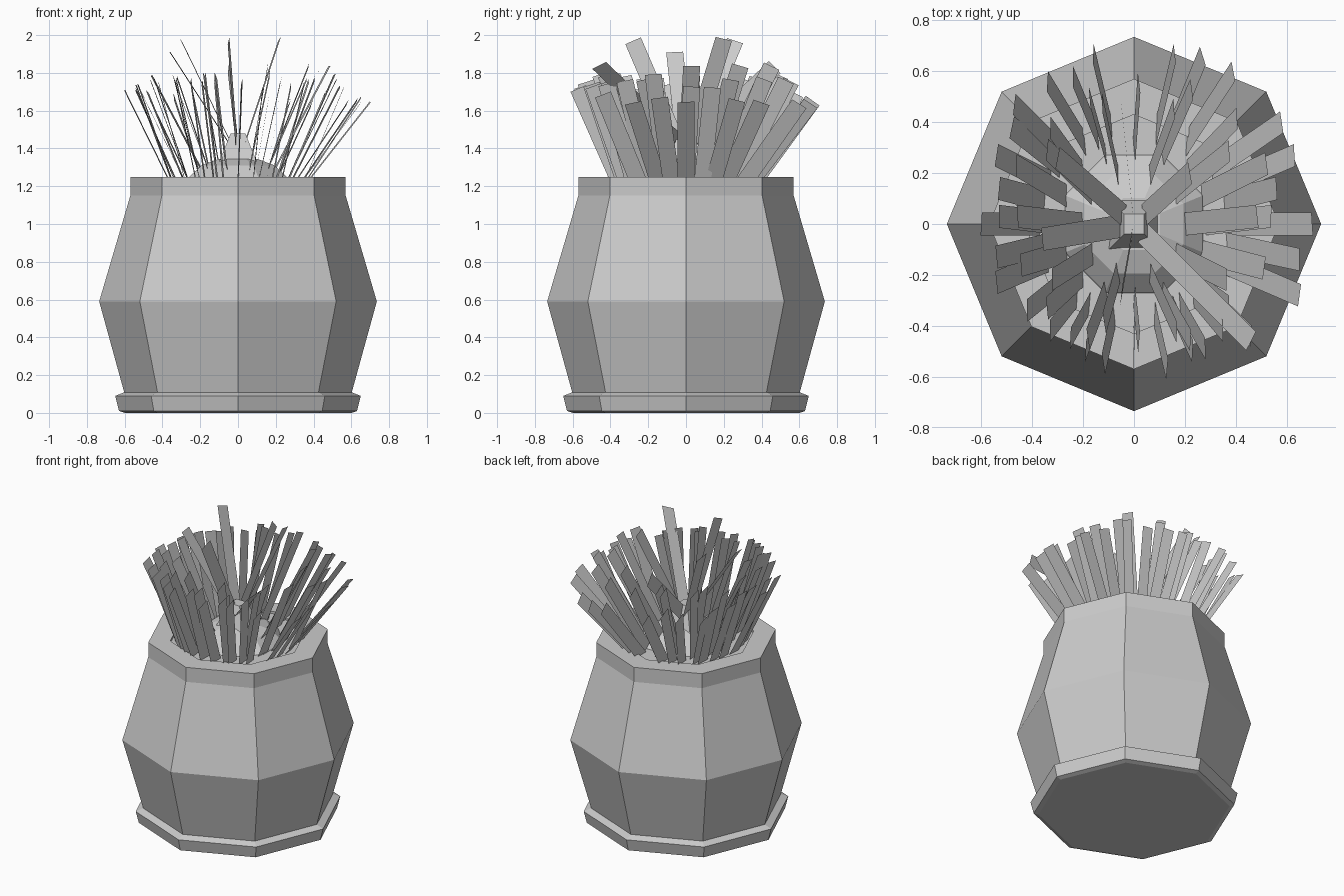
import bpy, bmesh, math, random
from mathutils import Vector

random.seed(4)
cube = bpy.data.objects.get("Cube")
if cube:
    bpy.data.objects.remove(cube, do_unlink=True)

grey = bpy.data.materials.new("pale_grey")
grey.use_nodes = True
shade = (0.6, 0.6, 0.6, 1)
grey.diffuse_color = shade
grey.node_tree.nodes["Principled BSDF"].inputs["Base Color"].default_value = shade


def finish(bm, name):
    mesh = bpy.data.meshes.new(name)
    bm.to_mesh(mesh)
    bm.free()
    mesh.materials.append(grey)
    obj = bpy.data.objects.new(name, mesh)
    bpy.context.collection.objects.link(obj)
    return obj


def lathe(name, profile, turn=0.0, sides=8):
    """Spin (radius, height) points into a faceted solid."""
    bm = bmesh.new()
    rings = []
    for r, z in profile:
        angles = [turn + math.tau * i / sides for i in range(sides)]
        rings.append([bm.verts.new((r * math.cos(a), r * math.sin(a), z)) for a in angles])
    for low, high in zip(rings, rings[1:]):
        for i in range(sides):
            j = (i + 1) % sides
            bm.faces.new((low[i], low[j], high[j], high[i]))
    bm.faces.new(rings[0][::-1])
    bm.faces.new(rings[-1])
    return finish(bm, name)


# Saucer with a slightly bevelled foot
lathe("saucer", [(0.6, 0), (0.63, 0.01), (0.65, 0.09), (0.6, 0.11)])

# Bulging pot with a flat rim and the soil just below it
lathe("pot", [(0.6, 0.1), (0.735, 0.59), (0.57, 1.15), (0.57, 1.25), (0.43, 1.25), (0.43, 1.235)])

# Domed plant body with a pointed crown
lathe("plant_body", [(0.35, 1.15), (0.29, 1.24), (0.21, 1.31), (0.11, 1.345)], math.pi / 8)
lathe("crown", [(0.14, 1.33), (0.055, 1.48)], math.pi / 4, 4)

# Flat leaf strips, kept nearly broadside to the left and right
leaves = bmesh.new()


def leaf(base, tip, width=0.09):
    base, tip = Vector(base), Vector(tip)
    along = (tip - base).normalized()
    across = Vector((random.uniform(-0.12, 0.12), 1, 0))
    across = (across - along * across.dot(along)).normalized() * width / 2
    corners = (base - across, base + across, tip + across, tip - across)
    leaves.faces.new([leaves.verts.new(c) for c in corners])


# Outer leaves, by the position of each tip; longer reach means a lower tip
right = [(0.35, -0.42), (0.46, -0.44), (0.65, -0.28), (0.65, -0.14), (0.7, 0),
         (0.56, 0.14), (0.63, 0.27), (0.58, 0.4)]
back = [(0.39, 0.6), (0.27, 0.66), (0.16, 0.67), (-0.16, 0.67), (-0.24, 0.58), (-0.34, 0.56)]
left = [(-0.47, 0.47), (-0.48, 0.38), (-0.54, 0.27), (-0.53, 0.14), (-0.6, 0),
        (-0.54, -0.13), (-0.54, -0.23), (-0.42, -0.34)]
front = [(-0.33, -0.42), (-0.25, -0.45), (-0.19, -0.5), (-0.12, -0.55), (0, -0.53),
         (0.13, -0.57), (0.23, -0.5), (0.28, -0.49)]
for x, y in right + back + left + front:
    r = math.hypot(x, y)
    leaf((x / r * 0.35, y / r * 0.35, 1.2), (x, y, 2.08 - 0.62 * r))

# Inner rings: count, base radius and height, tip radius and height
for count, r0, z0, r1, z1 in ((16, 0.28, 1.22, 0.52, 1.76), (10, 0.2, 1.3, 0.45, 1.8)):
    for i in range(count):
        a = math.tau * i / count
        c, s = math.cos(a), math.sin(a)
        r = r1 + random.uniform(-0.03, 0.03)
        z = z1 + random.uniform(-0.04, 0.04)
        leaf((r0 * c, r0 * s, z0), (r * c + 0.02, r * s + 0.03, z))

# Tall leaves sprouting from the crown
for x, y, z in ((-0.3, 0.26, 1.97), (0.22, 0.2, 1.98), (-0.05, 0.47, 1.83),
                (0.46, -0.46, 1.84), (-0.36, -0.06, 1.91), (-0.05, -0.28, 1.97)):
    out = Vector((x, y, 0)).normalized() * 0.05
    leaf((out.x, out.y, 1.43), (x, y, z))

finish(leaves, "leaves")
